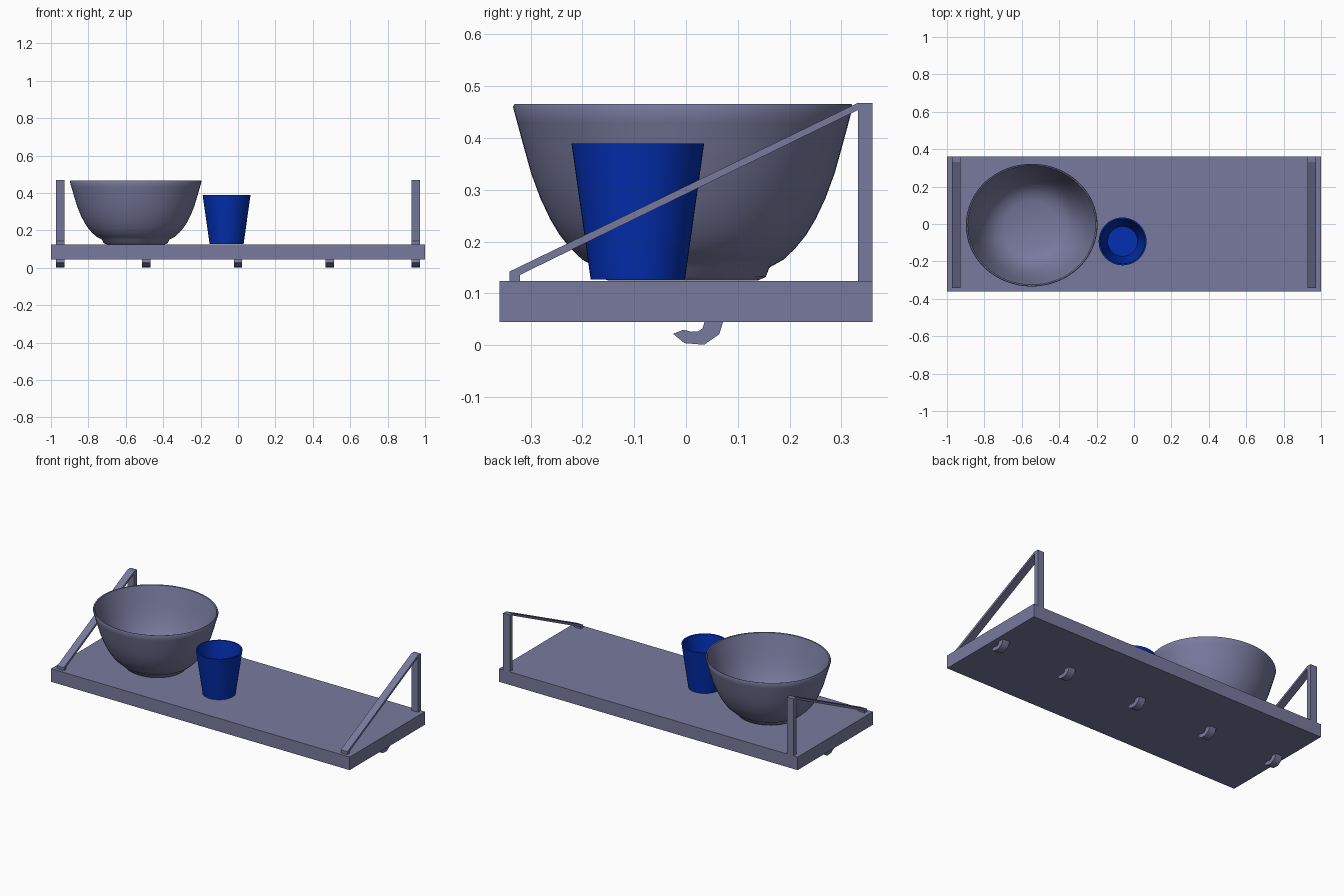
import bpy, bmesh, math

if "Cube" in bpy.data.objects:
    bpy.data.objects.remove(bpy.data.objects["Cube"])


def material(name, rgb):
    mat = bpy.data.materials.new(name)
    mat.diffuse_color = (*rgb, 1)
    mat.use_nodes = True
    mat.node_tree.nodes["Principled BSDF"].inputs["Base Color"].default_value = mat.diffuse_color
    return mat


slate = material("slate", (.19, .195, .34))
blue = material("cup_blue", (.001, .028, .44))


def finish(name, bm, mat, smooth=False):
    bmesh.ops.recalc_face_normals(bm, faces=bm.faces)
    me = bpy.data.meshes.new(name)
    bm.to_mesh(me)
    bm.free()
    me.materials.append(mat)
    ob = bpy.data.objects.new(name, me)
    bpy.context.collection.objects.link(ob)
    if smooth:
        bpy.ops.object.select_all(action='DESELECT')
        ob.select_set(True)
        bpy.context.view_layer.objects.active = ob
        bpy.ops.object.shade_smooth_by_angle(angle=math.radians(50))
    return ob


def extrude_yz(name, pts, x, width, smooth=False):
    """Side profile in (y, z) extruded along x, centred on x."""
    bm = bmesh.new()
    face = bm.faces.new([bm.verts.new((x - width / 2, y, z)) for y, z in pts])
    ext = bmesh.ops.extrude_face_region(bm, geom=[face])['geom']
    verts = [v for v in ext if isinstance(v, bmesh.types.BMVert)]
    bmesh.ops.translate(bm, verts=verts, vec=(width, 0, 0))
    return finish(name, bm, slate, smooth)


def lathe(name, pts, centre, mat, steps=64, scale_x=1.0):
    """Closed (r, z) profile, starting and ending on the axis, spun about z."""
    bm = bmesh.new()
    vs = [bm.verts.new((r, 0, z)) for r, z in pts]
    edges = [bm.edges.new(e) for e in zip(vs, vs[1:])]
    bmesh.ops.spin(bm, geom=vs + edges, cent=(0, 0, 0), axis=(0, 0, 1),
                   angle=math.tau, steps=steps, use_merge=True)
    bmesh.ops.remove_doubles(bm, verts=bm.verts, dist=1e-5)
    bmesh.ops.scale(bm, verts=bm.verts, vec=(scale_x, 1, 1))
    bmesh.ops.translate(bm, verts=bm.verts, vec=(*centre, 0))
    return finish(name, bm, mat, True)


# Shelf board
extrude_yz("shelf_board", [(-.36, .045), (.36, .045), (.36, .124), (-.36, .124)], 0, 2)

# Triangular end brackets
bracket = [(.36, .123), (.36, .468), (.332, .468), (-.341, .142), (-.341, .123),
           (-.32, .123), (-.32, .136), (.332, .454), (.332, .123)]
for side, x in (("left", -.95), ("right", .95)):
    extrude_yz(side + "_bracket", bracket, x, .044)

# Row of hooks underneath
hook = [(.072, .046), (.064, .021), (.035, .001), (-.003, .004), (-.025, .022),
        (-.005, .030), (.01, .026), (.024, .027), (.032, .033), (.036, .046)]
for i, x in enumerate((-.95, -.49, 0, .49, .95)):
    extrude_yz(f"hook_{i + 1}", hook, x, .044, True)

# Bowl, slightly wider along x
bowl = [(0, .125), (.145, .125), (.160, .132), (.167, .150), (.194, .165),
        (.217, .187), (.238, .213), (.256, .243), (.275, .283), (.293, .332),
        (.307, .382), (.320, .430), (.328, .460), (.325, .466), (.319, .464),
        (.310, .430), (.296, .382), (.281, .332), (.263, .283), (.243, .243),
        (.224, .213), (.203, .190), (.175, .168), (.13, .151), (0, .146)]
lathe("bowl", bowl, (-.547, -.006), slate, scale_x=1.073)

# Blue tapered cup
cup = [(0, .127), (.091, .127), (.128, .389), (.120, .389), (.08, .139), (0, .139)]
lathe("cup", cup, (-.061, -.093), blue, steps=48)
